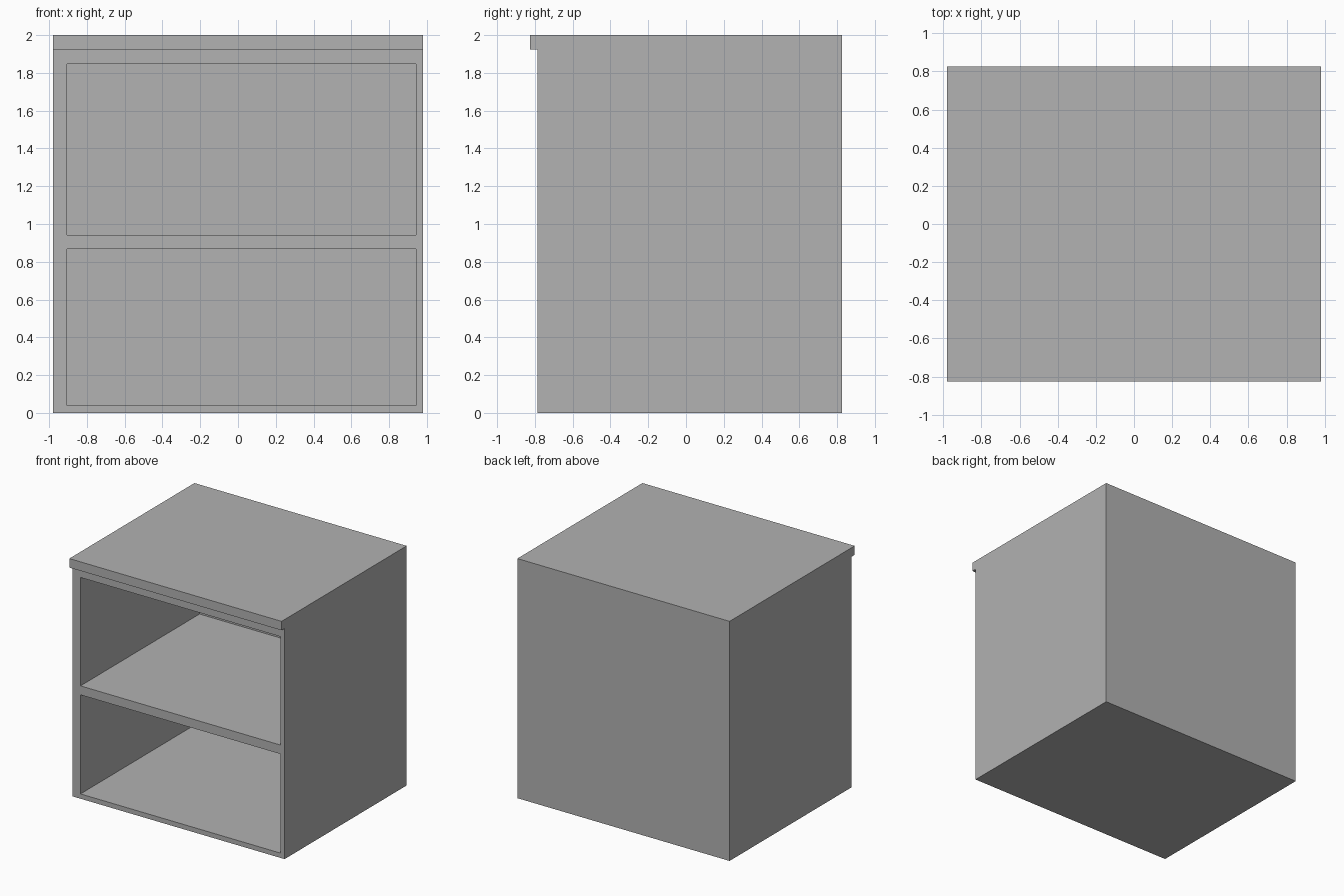
import bpy
import bmesh
from mathutils import Vector

default = bpy.data.objects.get("Cube")
if default:
    bpy.data.objects.remove(default, do_unlink=True)

HALF_W = 0.98
FRONT, BACK, LIP = -0.785, 0.825, -0.825
INNER_BACK = 0.785
LIP_Z, TOP = 1.925, 2.0

grey = bpy.data.materials.new("plain grey")
grey.use_nodes = True
colour = (0.445, 0.445, 0.445, 1)
grey.diffuse_color = colour
grey.node_tree.nodes["Principled BSDF"].inputs["Base Color"].default_value = colour


def extrude_profile(name, profile, x0, x1):
    """Extrude a (y, z) outline along x into a closed solid."""
    bm = bmesh.new()
    face = bm.faces.new([bm.verts.new((x0, y, z)) for y, z in profile])
    side = bmesh.ops.extrude_face_region(bm, geom=[face])["geom"]
    verts = [v for v in side if isinstance(v, bmesh.types.BMVert)]
    bmesh.ops.translate(bm, verts=verts, vec=Vector((x1 - x0, 0, 0)))
    bmesh.ops.recalc_face_normals(bm, faces=bm.faces)
    mesh = bpy.data.meshes.new(name)
    bm.to_mesh(mesh)
    bm.free()
    mesh.materials.append(grey)
    obj = bpy.data.objects.new(name, mesh)
    bpy.context.collection.objects.link(obj)
    return obj


# Cabinet body with an overhanging top lip
cabinet = extrude_profile("cabinet_body", [
    (FRONT, 0), (BACK, 0), (BACK, TOP), (LIP, TOP), (LIP, LIP_Z), (FRONT, LIP_Z),
], -HALF_W, HALF_W)

# Two open compartments, separated by a shelf
cutters = []
for name, z0, z1 in (("lower", 0.04, 0.867), ("upper", 0.942, 1.847)):
    cutter = extrude_profile(name + "_compartment_cutter", [
        (FRONT - 0.2, z0), (INNER_BACK, z0), (INNER_BACK, z1), (FRONT - 0.2, z1),
    ], -0.905, 0.942)
    cutter.hide_render = True
    cut = cabinet.modifiers.new(name + " compartment", "BOOLEAN")
    cut.operation = "DIFFERENCE"
    cut.solver = "EXACT"
    cut.object = cutter
    cutters.append(cutter)

# Bake the cuts and drop the helpers
depsgraph = bpy.context.evaluated_depsgraph_get()
baked = bpy.data.meshes.new_from_object(cabinet.evaluated_get(depsgraph))
cabinet.modifiers.clear()
cabinet.data = baked
for cutter in cutters:
    bpy.data.objects.remove(cutter, do_unlink=True)
